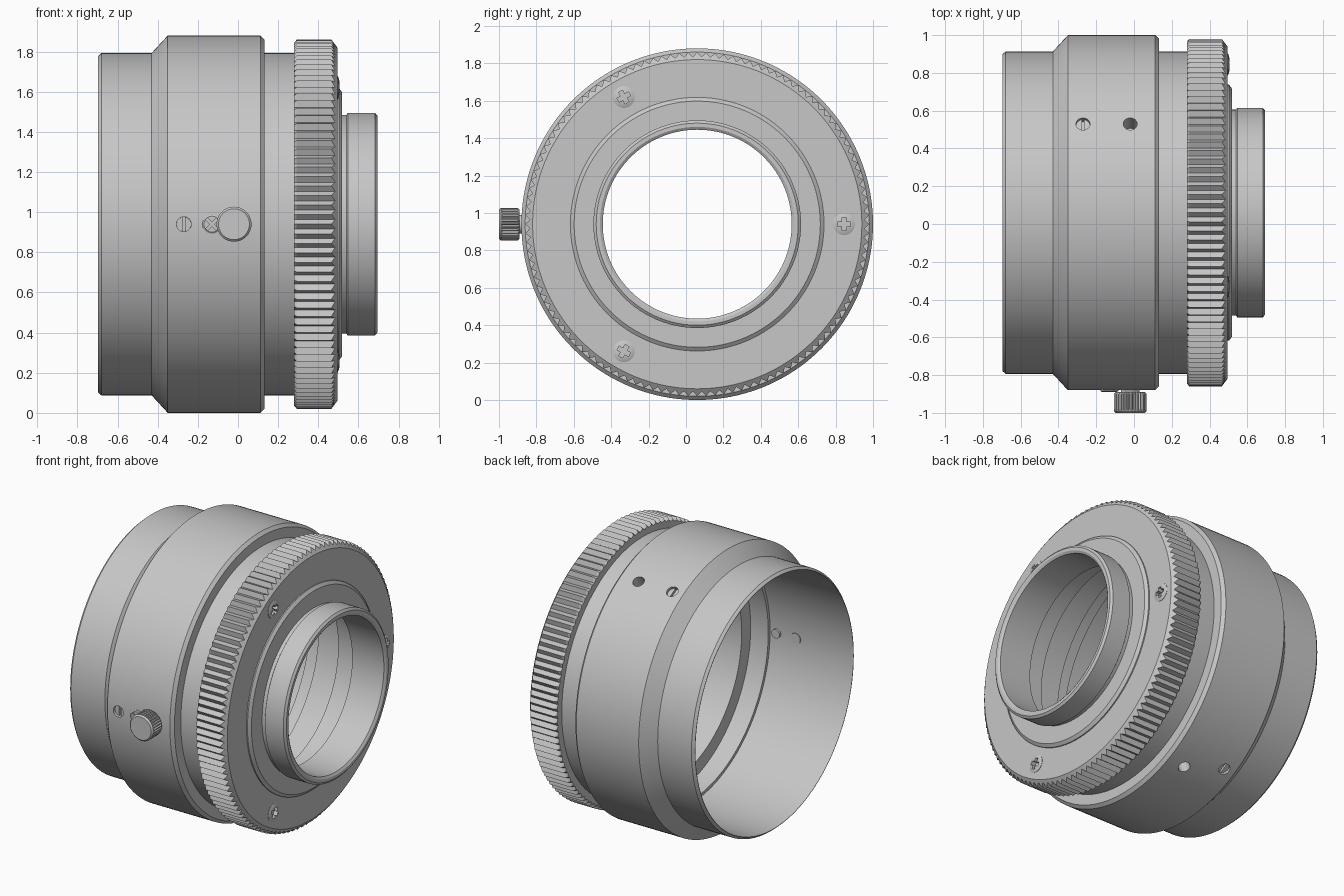
import bpy, bmesh, math
from mathutils import Matrix, Vector

cube = bpy.data.objects.get("Cube")
if cube:
    bpy.data.objects.remove(cube)

CENTRE = Vector((0, 0.06, 0.94))
AXIS = Matrix.Translation(CENTRE) @ Matrix.Rotation(math.pi / 2, 4, 'Y')

metal = bpy.data.materials.new("satin grey")
metal.use_nodes = True
GREY = (0.57, 0.57, 0.57, 1)
metal.diffuse_color = GREY
metal.node_tree.nodes["Principled BSDF"].inputs["Base Color"].default_value = GREY


def finish(name, bm, matrix):
    bmesh.ops.remove_doubles(bm, verts=bm.verts, dist=1e-5)
    bmesh.ops.recalc_face_normals(bm, faces=bm.faces)
    mesh = bpy.data.meshes.new(name)
    bm.to_mesh(mesh)
    bm.free()
    mesh.transform(matrix)
    mesh.materials.append(metal)
    ob = bpy.data.objects.new(name, mesh)
    bpy.context.collection.objects.link(ob)
    return ob


def lathe(name, profiles, steps, matrix):
    """Revolve (height, radius) profiles, cycling through them step by step."""
    bm = bmesh.new()
    rows = []
    for i in range(steps):
        a = math.tau * i / steps
        rows.append([bm.verts.new((r * math.cos(a), r * math.sin(a), h))
                     for h, r in profiles[i % len(profiles)]])
    count = len(rows[0])
    solid = profiles[0][0][1] == 0
    for i in range(steps):
        p, q = rows[i], rows[(i + 1) % steps]
        for j in range(count - 1 if solid else count):
            k = (j + 1) % count
            bm.faces.new((p[j], q[j], q[k], p[k]))
    return finish(name, bm, matrix)


def cylinder(name, radius, low, high, matrix, steps=32):
    return lathe(name, [[(low, 0), (low, radius), (high, radius), (high, 0)]], steps, matrix)


def box(name, size, height, matrix):
    bm = bmesh.new()
    bmesh.ops.create_cube(bm, size=1)
    place = Matrix.Translation((0, 0, height)) @ Matrix.Diagonal((*size, 1))
    bmesh.ops.transform(bm, matrix=place, verts=bm.verts)
    return finish(name, bm, matrix)


def cut(ob, cutters):
    for c in cutters:
        mod = ob.modifiers.new("cut", 'BOOLEAN')
        mod.object = c
        mod.operation = 'DIFFERENCE'
        mod.solver = 'EXACT'
        bpy.context.view_layer.objects.active = ob
        bpy.ops.object.modifier_apply(modifier=mod.name)
        bpy.data.objects.remove(c)


def cross_recess(width, length, height, matrix):
    return [box("recess", s, height, matrix)
            for s in ((width, length, 0.05), (length, width, 0.05))]


def radial(angle, x):
    """Frame at station x whose z axis points outward from the barrel."""
    out = Vector((0, math.cos(angle), math.sin(angle)))
    side = Vector((1, 0, 0))
    rot = Matrix((side, out.cross(side), out)).transposed().to_4x4()
    return Matrix.Translation(CENTRE + Vector((x, 0, 0))) @ rot


# Hollow barrel with raised middle band and stepped bore
barrel = lathe("barrel", [[
    (-0.697, 0.838), (-0.68, 0.853), (-0.43, 0.853), (-0.35, 0.94), (0.112, 0.94),
    (0.132, 0.92), (0.132, 0.853), (0.30, 0.853), (0.30, 0.72), (0.05, 0.72),
    (0.05, 0.815), (-0.08, 0.815), (-0.08, 0.835), (-0.697, 0.835)]], 160, AXIS)

# Knurled grip ring with V grooves running out through the front chamfer
peak = [(0.28, 0.905), (0.293, 0.92), (0.465, 0.92), (0.495, 0.88), (0.495, 0.65), (0.28, 0.65)]
valley = [(0.28, 0.895), (0.29, 0.895), (0.484, 0.895), (0.495, 0.88), (0.495, 0.65), (0.28, 0.65)]
lathe("grip_ring", [peak, valley], 240, AXIS)

# Front step and narrow neck
lathe("neck", [[
    (0.28, 0.67), (0.503, 0.678), (0.518, 0.658), (0.518, 0.545), (0.54, 0.545),
    (0.547, 0.555), (0.682, 0.555), (0.694, 0.54), (0.694, 0.52), (0.684, 0.505),
    (0.45, 0.505), (0.45, 0.60), (0.28, 0.60)]], 160, AXIS)

# Three cross-head screws on the front face
for i in range(3):
    a = math.tau * i / 3
    m = (Matrix.Translation(CENTRE) @ Matrix.Rotation(a, 4, 'X')
         @ Matrix.Translation((0, 0.785, 0)) @ Matrix.Rotation(math.pi / 2, 4, 'Y'))
    head = lathe("face_screw", [[(0.45, 0), (0.45, 0.058), (0.497, 0.058),
                                 (0.503, 0.045), (0.506, 0.025), (0.507, 0)]], 32, m)
    # clear a pocket in each head for the driver
    cut(head, cross_recess(0.024, 0.07, 0.50, m))

# The grip ring is drilled beneath each screw head
ring = bpy.data.objects["grip_ring"]
for i in range(3):
    m = (Matrix.Translation(CENTRE) @ Matrix.Rotation(math.tau * i / 3, 4, 'X')
         @ Matrix.Translation((0, 0.785, 0)) @ Matrix.Rotation(math.pi / 2, 4, 'Y'))
    cut(ring, [cylinder("pocket", 0.0575, 0.46, 0.52, m)])

# Three pairs of radial holes, one of each pair filled by a slotted screw
for i, shift in enumerate((0, 0, 5.5)):
    a = math.pi - math.tau * i / 3
    open_hole = radial(a + math.radians(-shift), -0.02)
    screw_hole = radial(a, -0.27)
    cut(barrel, [cylinder("hole", 0.037, 0.83, 1.0, open_hole),
                 cylinder("hole", 0.037, 0.75, 1.0, screw_hole)])
    screw = cylinder("set_screw", 0.0365, 0.83, 0.922, screw_hole)
    cut(screw, [box("slot", (0.012, 0.1, 0.04), 0.92, screw_hole)])

# Thumb screw in the front hole
m = radial(math.pi, -0.02)
cylinder("thumb_screw_shank", 0.036, 0.825, 0.96, m)
cylinder("thumb_screw_collar", 0.05, 0.93, 0.96, m)
tooth = [(0.95, 0), (0.95, 0.077), (0.96, 0.087), (1.046, 0.087), (1.05, 0.087), (1.06, 0.077), (1.06, 0)]
groove = [(0.95, 0), (0.95, 0.077), (0.96, 0.079), (1.04, 0.079), (1.05, 0.087), (1.06, 0.077), (1.06, 0)]
lathe("thumb_screw_knob", [tooth, tooth, groove], 90, m)

# Small retaining screw beside the thumb screw
m = radial(math.pi, -0.13) @ Matrix.Rotation(math.pi / 4, 4, 'Z')
keeper = lathe("retaining_screw", [[(0.82, 0), (0.82, 0.03), (0.92, 0.03), (0.92, 0.047),
                                    (0.944, 0.047), (0.949, 0.04), (0.949, 0)]], 32, m)
cut(keeper, cross_recess(0.014, 0.075, 0.955, m))

# Smooth curved surfaces, keep machined edges crisp
for ob in bpy.context.collection.objects:
    if ob.type == 'MESH' and metal.name in ob.data.materials:
        bpy.ops.object.select_all(action='DESELECT')
        ob.select_set(True)
        bpy.context.view_layer.objects.active = ob
        bpy.ops.object.shade_smooth_by_angle(angle=math.radians(25))
